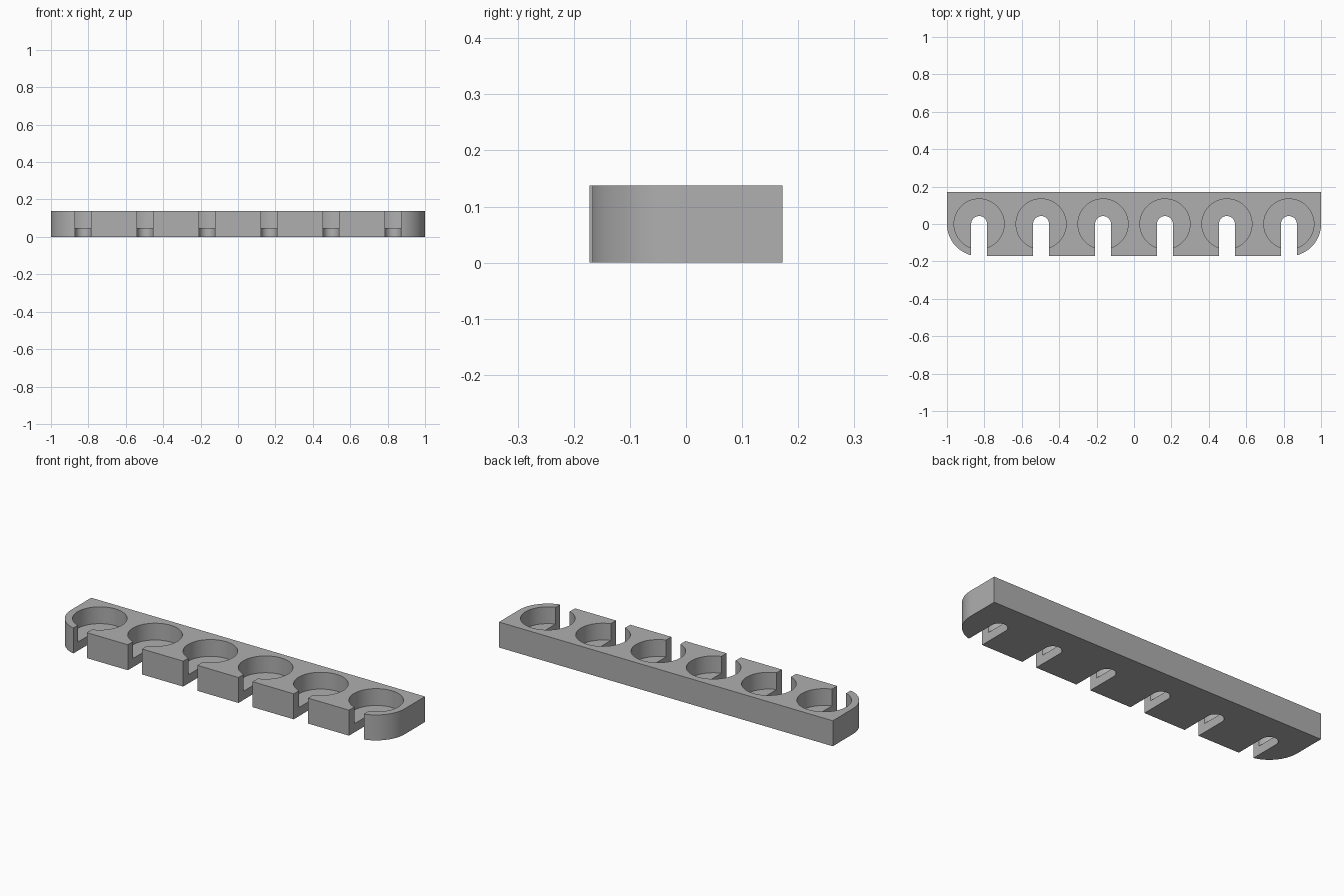
import bpy, bmesh, math

if "Cube" in bpy.data.objects:
    bpy.data.objects.remove(bpy.data.objects["Cube"])

HALF_L, HALF_W, HEIGHT = 1.0, 0.172, 0.138
FLOOR = 0.047            # pocket floor height
POCKET_R, SLOT_R = 0.134, 0.0425
END_X = HALF_L - HALF_W  # centre of the outermost pockets
CENTRES = [-END_X + i * 2 * END_X / 5 for i in range(6)]


def arc(cx, cy, r, a0, a1, n):
    """Points along an arc, angles in degrees, both ends included."""
    return [(cx + r * math.cos(math.radians(a0 + (a1 - a0) * i / n)),
             cy + r * math.sin(math.radians(a0 + (a1 - a0) * i / n)))
            for i in range(n + 1)]


def prisms(name, outlines, z0, z1):
    """One object made of upright prisms over counter-clockwise outlines."""
    bm = bmesh.new()
    for pts in outlines:
        face = bm.faces.new([bm.verts.new((x, y, z0)) for x, y in pts])
        ext = bmesh.ops.extrude_face_region(bm, geom=[face], use_keep_orig=True)
        top = [v for v in ext["geom"] if isinstance(v, bmesh.types.BMVert)]
        bmesh.ops.translate(bm, verts=top, vec=(0, 0, z1 - z0))
    bmesh.ops.recalc_face_normals(bm, faces=bm.faces[:])
    mesh = bpy.data.meshes.new(name)
    bm.to_mesh(mesh)
    bm.free()
    obj = bpy.data.objects.new(name, mesh)
    bpy.context.collection.objects.link(obj)
    return obj


# Rack body: square back corners, rounded front corners
outline = ([(HALF_L, HALF_W), (-HALF_L, HALF_W)]
           + arc(-END_X, 0, HALF_W, 180, 270, 24)
           + arc(END_X, 0, HALF_W, 270, 360, 24))
rack = prisms("holder_rack", [outline], 0, HEIGHT)

grey = bpy.data.materials.new("grey")
grey.diffuse_color = (0.43, 0.43, 0.43, 1)
grey.use_nodes = True
grey.node_tree.nodes["Principled BSDF"].inputs["Base Color"].default_value = grey.diffuse_color
rack.data.materials.append(grey)

# Round pockets sunk from the top
pockets = prisms("pocket_cutter",
                 [arc(x, 0, POCKET_R, 0, 360, 64)[:-1] for x in CENTRES],
                 FLOOR, HEIGHT + 0.1)

# Round-ended slots open to the front, through the full height
slots = prisms("slot_cutter",
               [arc(x, 0, SLOT_R, 0, 180, 24)
                + [(x - SLOT_R, -0.3), (x + SLOT_R, -0.3)] for x in CENTRES],
               -0.1, HEIGHT + 0.2)

bpy.context.view_layer.objects.active = rack
rack.select_set(True)
for cutter in (pockets, slots):
    cutter.hide_render = True
    mod = rack.modifiers.new("cut", "BOOLEAN")
    mod.operation, mod.solver, mod.object = "DIFFERENCE", "EXACT", cutter
    bpy.ops.object.modifier_apply(modifier=mod.name)
    bpy.data.objects.remove(cutter)

bpy.ops.object.shade_smooth_by_angle(angle=math.radians(30))
